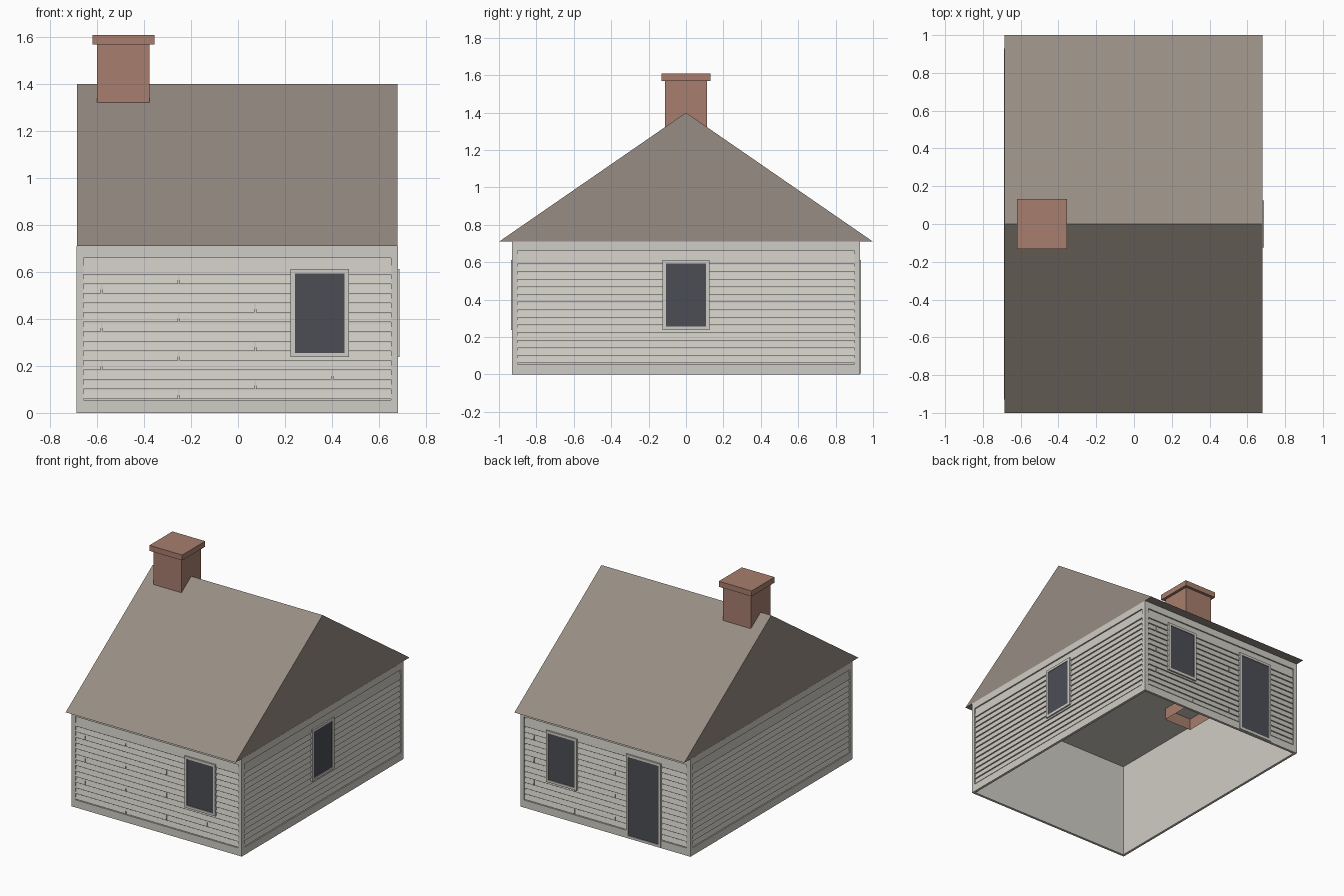
import bpy
import bmesh
from math import pi
from mathutils import Matrix

if "Cube" in bpy.data.objects:
    bpy.data.objects.remove(bpy.data.objects["Cube"], do_unlink=True)


def material(name, r, g, b):
    m = bpy.data.materials.new(name)
    m.use_nodes = True
    colour = [(c / 255) ** 2.2 for c in (r, g, b)] + [1]
    m.diffuse_color = colour
    m.node_tree.nodes["Principled BSDF"].inputs["Base Color"].default_value = colour
    return m


SIDING = material("pale siding", 206, 203, 195)
ROOF = material("brown grey roof", 149, 139, 130)
BRICK = material("dull red brick", 166, 125, 109)
GLASS = material("dark glass", 76, 79, 86)

SHIFT = -0.003            # wall centre along x
HALF_X, HALF_Y = 0.684, 0.93
WALL_TOP = 0.71
PANEL_LOW, PANEL_HIGH = 0.055, 0.66
RECESS = 0.012
PITCH, ROWS = 0.0408, 14


def add_prism(bm, profile, u0, u1):
    """Extrude a (y, z) profile from u0 to u1 along x."""
    ends = [[bm.verts.new((u, y, z)) for y, z in profile] for u in (u0, u1)]
    n = len(profile)
    bm.faces.new(ends[0])
    bm.faces.new(ends[1][::-1])
    for i in range(n):
        j = (i + 1) % n
        bm.faces.new((ends[0][j], ends[0][i], ends[1][i], ends[1][j]))


def add_box(bm, u, y, z):
    add_prism(bm, [(y[0], z[0]), (y[1], z[0]), (y[1], z[1]), (y[0], z[1])], *u)


def finish(name, bm, mat, matrix=Matrix()):
    bmesh.ops.recalc_face_normals(bm, faces=bm.faces[:])
    mesh = bpy.data.meshes.new(name)
    bm.to_mesh(mesh)
    bm.free()
    mesh.materials.append(mat)
    ob = bpy.data.objects.new(name, mesh)
    ob.matrix_world = matrix
    bpy.context.collection.objects.link(ob)
    return ob


def add_border(bm, u, y, z, side, low, high):
    """Four bars around a rectangle."""
    add_box(bm, (u[0], u[0] + side), y, z)
    add_box(bm, (u[1] - side, u[1]), y, z)
    inner = (u[0] + side, u[1] - side)
    add_box(bm, inner, y, (z[0], z[0] + low))
    add_box(bm, inner, y, (z[1] - high, z[1]))


def wall(name, half, matrix, openings, seams):
    # backing sheet and raised border
    bm = bmesh.new()
    add_box(bm, (-half, half), (RECESS, 0.018), (0, WALL_TOP))
    add_border(bm, (-half, half), (0, RECESS), (0, WALL_TOP),
               0.03, PANEL_LOW, WALL_TOP - PANEL_HIGH)
    finish(name + "_wall", bm, SIDING, matrix)

    # lapped boards, thicker at the lower edge, with staggered joints
    bm = bmesh.new()
    edge = half - 0.03
    for i in range(ROWS):
        low = PANEL_LOW + i * PITCH
        high = PANEL_HIGH if i == ROWS - 1 else low + PITCH
        profile = [(RECESS, low + 0.005), (0.002, low + 0.005),
                   (0.010, high), (RECESS, high)]
        joint = -0.577 + 0.327 * ((i + 1) % 4)
        if seams and i < ROWS - 1:
            add_prism(bm, profile, -edge, joint - 0.003)
            add_prism(bm, profile, joint + 0.003, edge)
        else:
            add_prism(bm, profile, -edge, edge)
    finish(name + "_siding_boards", bm, SIDING, matrix)

    # window and door frames with their panes
    for label, u, z in openings:
        bm = bmesh.new()
        add_border(bm, u, (-0.006, RECESS), z, 0.018, 0.018, 0.018)
        finish(f"{name}_{label}_frame", bm, SIDING, matrix)
        bm = bmesh.new()
        add_box(bm, (u[0] + 0.017, u[1] - 0.017), (-0.001, 0.006),
                (z[0] + 0.017, z[1] - 0.017))
        finish(f"{name}_{label}_pane", bm, GLASS, matrix)


def place(x, y, angle):
    return Matrix.Translation((x + SHIFT, y, 0)) @ Matrix.Rotation(angle, 4, "Z")


# Walls: local -y points outward
WINDOW_Z = (0.238, 0.612)
wall("front", HALF_X, place(0, -HALF_Y, 0),
     [("window", (0.227, 0.475), WINDOW_Z)], True)
wall("back", HALF_X, place(0, HALF_Y, pi),
     [("window", (-0.475, -0.227), WINDOW_Z),
      ("door", (0.168, 0.448), (0.004, 0.612))], True)
wall("left", HALF_Y, place(HALF_X, 0, pi / 2),
     [("window", (-0.125, 0.125), WINDOW_Z)], False)
wall("right", HALF_Y, place(-HALF_X, 0, -pi / 2), [], False)

# Ceiling
bm = bmesh.new()
add_box(bm, (SHIFT - HALF_X + 0.01, SHIFT + HALF_X - 0.01),
        (-HALF_Y + 0.01, HALF_Y - 0.01), (0.70, 0.705))
finish("ceiling", bm, SIDING)

# Gabled roof
bm = bmesh.new()
add_prism(bm, [(-1, WALL_TOP), (1, WALL_TOP), (0, 1.4)],
          SHIFT - HALF_X + 0.001, SHIFT + HALF_X - 0.001)
finish("gable_roof", bm, ROOF)

# Chimney: shaft open below, with a wider cap
CHIMNEY_X = -0.488
bm = bmesh.new()
add_box(bm, (CHIMNEY_X - 0.112, CHIMNEY_X + 0.112), (-0.112, 0.112), (0.615, 1.57))
bmesh.ops.recalc_face_normals(bm, faces=bm.faces[:])
bmesh.ops.delete(bm, geom=[f for f in bm.faces if f.normal.z < -0.5], context="FACES_ONLY")
finish("chimney_shaft", bm, BRICK)
bm = bmesh.new()
add_box(bm, (CHIMNEY_X - 0.132, CHIMNEY_X + 0.132), (-0.132, 0.132), (1.57, 1.61))
finish("chimney_cap", bm, BRICK)
